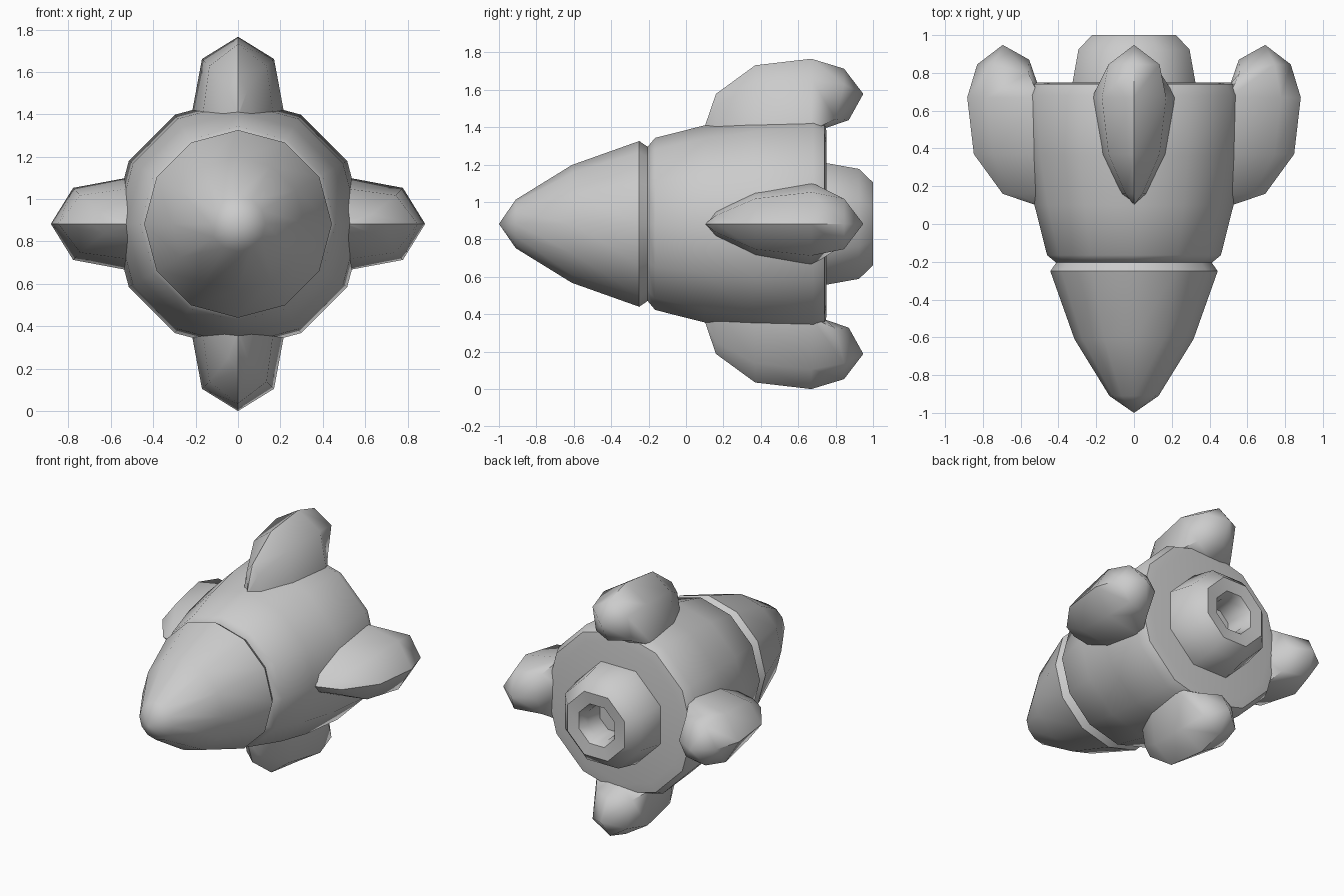
import bpy, bmesh, math
from mathutils import Matrix

if "Cube" in bpy.data.objects:
    bpy.data.objects.remove(bpy.data.objects["Cube"])

CZ = 0.883  # height of the rocket axis


def finish(name, bm, mat):
    bmesh.ops.remove_doubles(bm, verts=bm.verts, dist=1e-4)
    bmesh.ops.recalc_face_normals(bm, faces=bm.faces)
    me = bpy.data.meshes.new(name)
    bm.to_mesh(me)
    bm.free()
    ob = bpy.data.objects.new(name, me)
    bpy.context.collection.objects.link(ob)
    me.transform(mat)
    for o in bpy.context.selected_objects:
        o.select_set(False)
    ob.select_set(True)
    bpy.context.view_layer.objects.active = ob
    bpy.ops.object.shade_smooth_by_angle(angle=math.radians(50))
    return ob


def bridge(bm, rings, closed):
    for a, b in zip(rings, rings[1:]):
        n = len(a)
        for i in range(n if closed else n - 1):
            j = (i + 1) % n
            bm.faces.new((a[i], a[j], b[j], b[i]))


def lathe(name, profile, sides, phase=0.0):
    """Revolve (y, radius) points around the y axis."""
    bm = bmesh.new()
    rings = []
    for y, r in profile:
        rings.append([bm.verts.new((r * math.sin(phase + 2 * math.pi * i / sides), y,
                                    r * math.cos(phase + 2 * math.pi * i / sides)))
                      for i in range(sides)])
    bridge(bm, rings, True)
    return finish(name, bm, Matrix.Translation((0, 0, CZ)))


# nose cone, ending in the groove
lathe("nose_cone", [(-1, 0), (-0.91, 0.13), (-0.61, 0.315), (-0.25, 0.443),
                    (-0.205, 0.412), (-0.205, 0)], 12)

# main hull
lathe("hull", [(-0.205, 0), (-0.205, 0.412), (-0.165, 0.46), (0.1, 0.527),
               (0.36, 0.572), (0.68, 0.595), (0.74, 0.565), (0.75, 0.5), (0.75, 0)], 12)

# engine nozzle with a hollow centre
lathe("nozzle", [(0.7, 0), (0.7, 0.355), (0.75, 0.352), (0.925, 0.318), (1.0, 0.24),
                 (0.99, 0.15), (0.93, 0.12), (0.8, 0.12), (0.8, 0)], 8, math.pi / 8)

# fins: stations of y, ridge r, shoulder half-width, shoulder r, base half-width, base r
stations = [(0.10, 0.52, 0.0, 0.50, 0.0, 0.42),
            (0.16, 0.695, 0.045, 0.63, 0.075, 0.45),
            (0.37, 0.848, 0.135, 0.745, 0.17, 0.49),
            (0.67, 0.883, 0.17, 0.778, 0.222, 0.50),
            (0.845, 0.830, 0.135, 0.745, 0.14, 0.56)]
for k, label in enumerate(("top", "right", "bottom", "left")):
    bm = bmesh.new()
    rings = []
    for y, rr, sw, sr, bw, br in stations:
        yb = min(y, 0.80)
        pts = [(-bw, yb, br), (-sw, y, sr), (0, y, rr), (sw, y, sr), (bw, yb, br),
               (0, min(y, 0.74), br - 0.05)]
        rings.append([bm.verts.new(p) for p in pts])
    bridge(bm, rings, True)
    # rounded rear end: tip and lower rear point
    last = rings[-1]
    tip = bm.verts.new((0, 0.948, 0.695))
    low = bm.verts.new((0, 0.87, 0.555))
    for i in range(4):
        bm.faces.new((last[i], last[i + 1], tip))
    bm.faces.new((last[4], low, tip))
    bm.faces.new((low, last[0], tip))
    bm.faces.new((last[4], last[5], low))
    bm.faces.new((last[5], last[0], low))
    bmesh.ops.dissolve_degenerate(bm, dist=1e-5, edges=bm.edges)
    finish("fin_" + label, bm,
           Matrix.Translation((0, 0, CZ)) @ Matrix.Rotation(k * math.pi / 2, 4, 'Y'))
